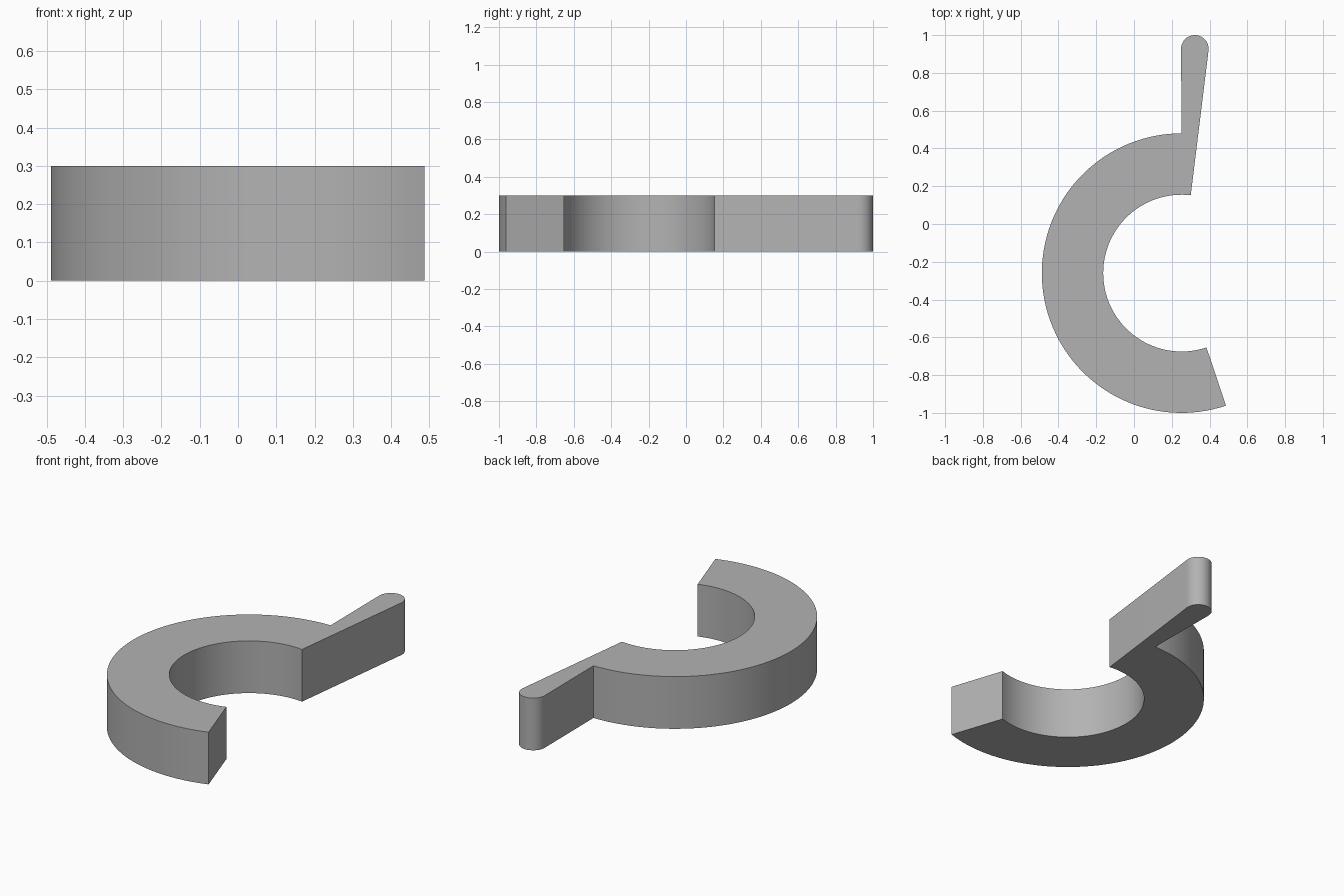
import bpy, bmesh
from math import radians, cos, sin

cube = bpy.data.objects.get("Cube")
if cube:
    bpy.data.objects.remove(cube, do_unlink=True)

HEIGHT = 0.3
CENTRE = (0.252, -0.26)
OUTER, INNER = 0.74, 0.415
TIP, TIP_RADIUS = (0.322, 0.927), 0.073


def arc(centre, radius, start, end, steps):
    """Points along an arc, angles in degrees."""
    angles = [radians(start + (end - start) * i / steps) for i in range(steps + 1)]
    return [(centre[0] + radius * cos(a), centre[1] + radius * sin(a)) for a in angles]


# Outline: outer curve, cut end, inner curve, then the tapered arm with a round tip
outline = arc(CENTRE, OUTER, 90, 288.5, 72)
outline += arc(CENTRE, INNER, 288.5, 83.3, 72)
outline += arc(TIP, TIP_RADIUS, -7, 180, 24)

# Extrude the outline into a solid hook
bm = bmesh.new()
base = bm.faces.new([bm.verts.new((x, y, 0)) for x, y in outline])
top = bmesh.ops.extrude_face_region(bm, geom=[base], use_keep_orig=True)
verts = [v for v in top["geom"] if isinstance(v, bmesh.types.BMVert)]
bmesh.ops.translate(bm, verts=verts, vec=(0, 0, HEIGHT))
bmesh.ops.recalc_face_normals(bm, faces=bm.faces)
mesh = bpy.data.meshes.new("hook_clip")
bm.to_mesh(mesh)
bm.free()

# Plain grey material
grey = bpy.data.materials.new("plain grey")
grey.use_nodes = True
colour = (0.45, 0.45, 0.45, 1)
grey.diffuse_color = colour
grey.node_tree.nodes["Principled BSDF"].inputs["Base Color"].default_value = colour
mesh.materials.append(grey)

hook = bpy.data.objects.new("hook_clip", mesh)
bpy.context.collection.objects.link(hook)
bpy.ops.object.select_all(action="DESELECT")
hook.select_set(True)
bpy.context.view_layer.objects.active = hook
bpy.ops.object.shade_smooth_by_angle(angle=radians(30))
